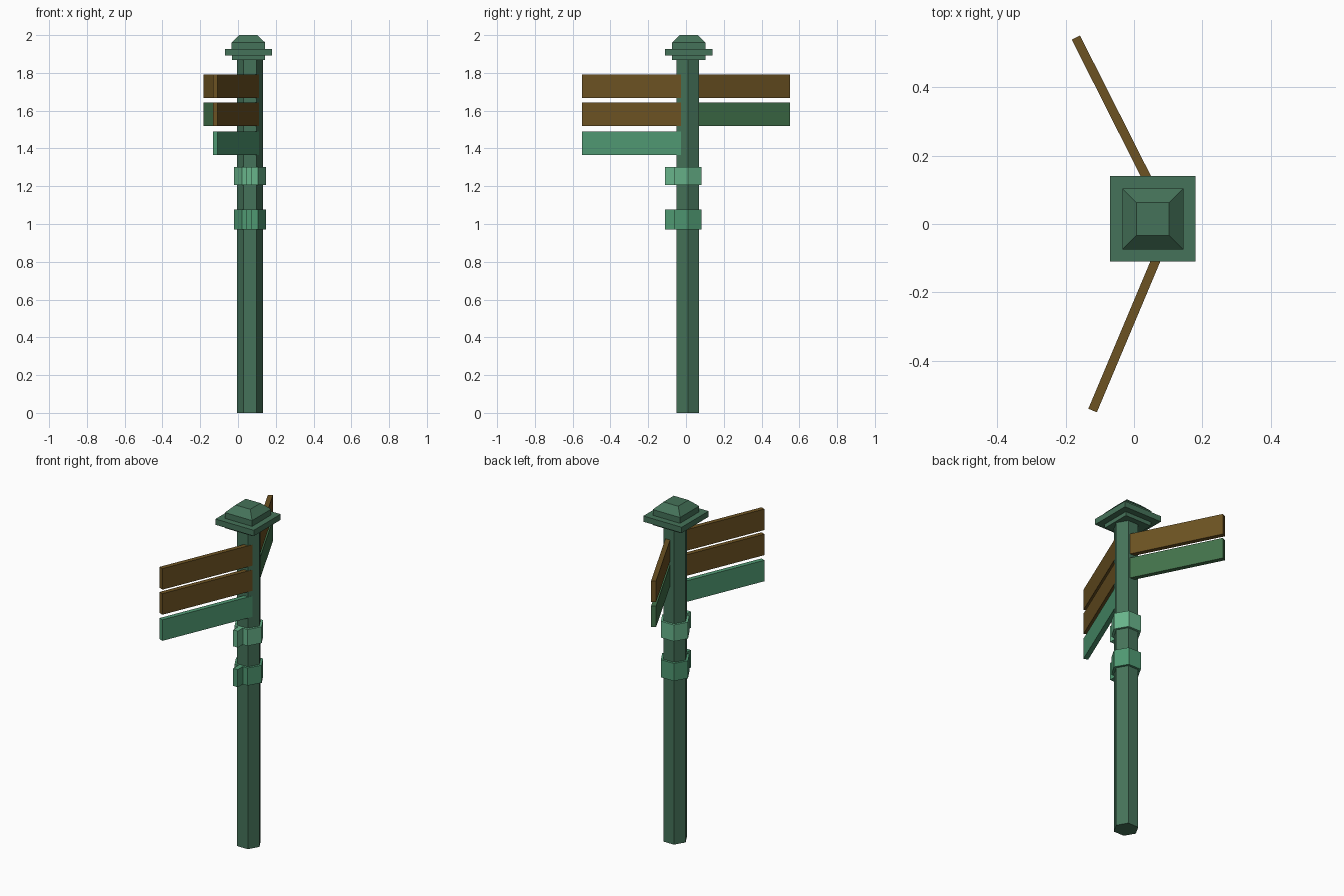
import bpy
import bmesh
import math
from mathutils import Vector

if "Cube" in bpy.data.objects:
    bpy.data.objects.remove(bpy.data.objects["Cube"])


def material(name, rgb):
    m = bpy.data.materials.new(name)
    m.diffuse_color = (*rgb, 1)
    m.use_nodes = True
    m.node_tree.nodes["Principled BSDF"].inputs["Base Color"].default_value = m.diffuse_color
    return m


GREEN = material("post_green", (0.06, 0.17, 0.1))
PALE = material("pale_green", (0.14, 0.46, 0.26))
MID = material("mid_green", (0.08, 0.32, 0.17))
BROWN = material("brown", (0.15, 0.085, 0.016))
LEAF = material("leaf_green", (0.055, 0.17, 0.07))


def loft(name, rings, mat):
    """Solid through stacked rings of 3D points."""
    bm = bmesh.new()
    loops = [[bm.verts.new(p) for p in ring] for ring in rings]
    n = len(loops[0])
    for a, b in zip(loops, loops[1:]):
        for i in range(n):
            j = (i + 1) % n
            bm.faces.new((a[i], a[j], b[j], b[i]))
    bm.faces.new(loops[0][::-1])
    bm.faces.new(loops[-1])
    bmesh.ops.recalc_face_normals(bm, faces=bm.faces)
    me = bpy.data.meshes.new(name)
    bm.to_mesh(me)
    bm.free()
    me.materials.append(mat)
    ob = bpy.data.objects.new(name, me)
    bpy.context.collection.objects.link(ob)
    return ob


def prism(name, outline, z0, z1, mat):
    return loft(name, [[(x, y, z) for x, y in outline] for z in (z0, z1)], mat)


PX, PY = 0.064, 0.01


def hexagon(r):
    return [(PX + r * math.cos(i * math.pi / 3), PY + r * math.sin(i * math.pi / 3))
            for i in range(6)]


# Hexagonal post
prism("post", hexagon(0.069), 0, 1.88, GREEN)

# Stepped square cap with a sloped top
cap = [(0.088, 1.868), (0.088, 1.892), (0.125, 1.892), (0.125, 1.926),
       (0.089, 1.926), (0.089, 1.96), (0.048, 2.0)]
loft("cap", [[(0.055 + sx * h, 0.015 + sy * h, z)
              for sx, sy in ((-1, -1), (1, -1), (1, 1), (-1, 1))]
             for h, z in cap], GREEN)

# Clamps: hexagonal collar with a front lug as one outline
ring = hexagon(0.084)
fy = ring[4][1]
lug = [(0.046, fy), (0.046, -0.11), (0.075, -0.11), (0.075, fy)]
for name, z0, z1, mat in (("upper_clamp", 1.206, 1.303, PALE),
                          ("lower_clamp", 0.972, 1.076, MID)):
    prism(name, ring[:5] + lug + ring[5:], z0, z1, mat)


# Sign boards fanning out from the post
def board(name, tip, root, z0, mat):
    a, b = Vector(tip), Vector(root)
    d = (b - a).normalized()
    s = Vector((-d.y, d.x)) * 0.0135
    prism(name, [a + s, a - s, b - s, b + s], z0, z0 + 0.124, mat)


for k, (z, front, back) in enumerate(((1.667, BROWN, BROWN),
                                      (1.519, BROWN, LEAF),
                                      (1.365, MID, None))):
    board(f"front_board_{k + 1}", (-0.121, -0.545), (0.1, -0.02), z, front)
    if back:
        board(f"back_board_{k + 1}", (-0.17, 0.545), (0.085, 0.04), z, back)
